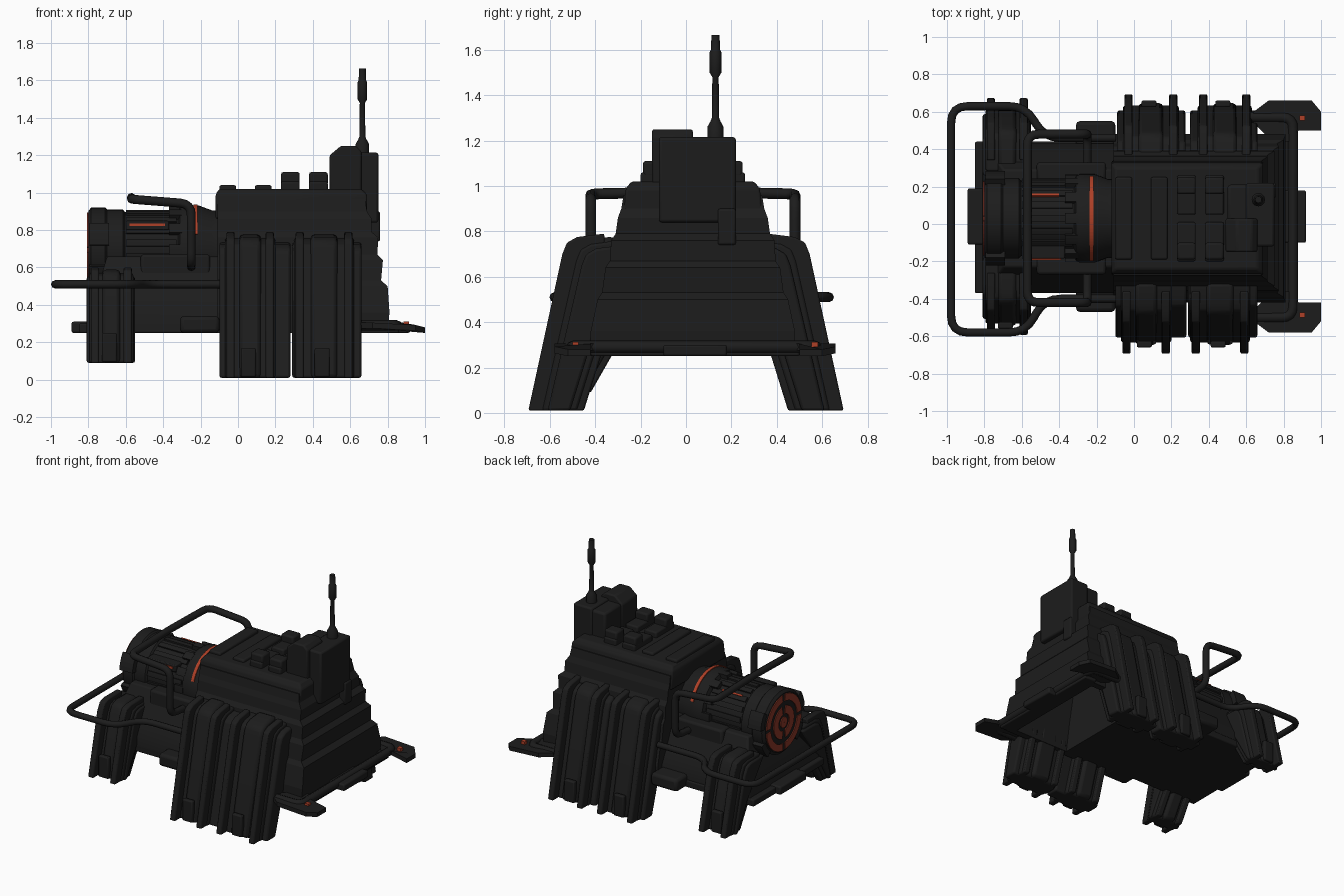
import bpy, bmesh, math
from mathutils import Vector

if "Cube" in bpy.data.objects:
    bpy.data.objects.remove(bpy.data.objects["Cube"])

CY, CZ, K = 0.03, 0.695, 0.86   # body centre line, engine axis height, engine radius scale

def material(name, rgb):
    m = bpy.data.materials.new(name)
    m.diffuse_color = (*rgb, 1)
    m.use_nodes = True
    m.node_tree.nodes["Principled BSDF"].inputs["Base Color"].default_value = m.diffuse_color
    return m

BLACK = material("matte_black", (0.012, 0.012, 0.012))
ORANGE = material("signal_orange", (0.42, 0.05, 0.02))
RED = material("dark_red", (0.25, 0.038, 0.02))

def mesh(name, verts, faces, mat=BLACK, bevel=0.0, smooth=False):
    bm = bmesh.new()
    vs = [bm.verts.new(v) for v in verts]
    for f in faces:
        bm.faces.new([vs[i] for i in f])
    bmesh.ops.recalc_face_normals(bm, faces=bm.faces)
    me = bpy.data.meshes.new(name)
    bm.to_mesh(me)
    bm.free()
    me.materials.append(mat)
    ob = bpy.data.objects.new(name, me)
    bpy.context.collection.objects.link(ob)
    if bevel:
        b = ob.modifiers.new("bevel", 'BEVEL')
        b.width, b.segments, b.limit_method = bevel, 2, 'ANGLE'
    if smooth or bevel:
        bpy.context.view_layer.objects.active = ob
        ob.select_set(True)
        bpy.ops.object.shade_smooth_by_angle(angle=math.radians(35))
        ob.select_set(False)
    return ob

def loft(name, rings, mat=BLACK, bevel=0.0, smooth=False):
    n = len(rings[0])
    faces = [tuple(range(n)), tuple(range((len(rings) - 1) * n, len(rings) * n))]
    for r in range(len(rings) - 1):
        for i in range(n):
            j = (i + 1) % n
            faces.append((r*n + i, r*n + j, r*n + n + j, r*n + n + i))
    return mesh(name, [v for r in rings for v in r], faces, mat, bevel, smooth)

def box(name, x0, x1, y0, y1, z0, z1, mat=BLACK, bevel=0.0):
    return loft(name, [[(x0, y0, z), (x1, y0, z), (x1, y1, z), (x0, y1, z)] for z in (z0, z1)], mat, bevel)

def slab_x(name, yz, x0, x1, bevel=0.0, mat=BLACK):
    return loft(name, [[(x, y, z) for y, z in yz] for x in (x0, x1)], mat, bevel)

def tapered(name, rows, bevel=0.0):
    # rows: z, x0, x1, half width
    return loft(name, [[(a, CY - h, z), (b, CY - h, z), (b, CY + h, z), (a, CY + h, z)]
                       for z, a, b, h in rows], BLACK, bevel)

def lathe(name, prof, centre, axis, n=40):
    rings = []
    for t, r in prof:
        ring = []
        for i in range(n):
            a = 2 * math.pi * i / n
            c, s = r * math.cos(a), r * math.sin(a)
            ring.append((t, centre[0] + c*K, centre[1] + s*K) if axis == 'x' else (centre[0] + c, centre[1] + s, t))
        rings.append(ring)
    return loft(name, rings, BLACK, 0, True)

def arc(name, x0, x1, r0, r1, a0, a1, mat, n=20):
    # ring segment around the engine axis; angle measured from straight up
    rings = []
    for i in range(n + 1):
        a = math.radians(a0 + (a1 - a0) * i / n)
        rings.append([(x, CY + r * K * math.sin(a), CZ + r * K * math.cos(a))
                      for x, r in ((x0, r0), (x1, r0), (x1, r1), (x0, r1))])
    return loft(name, rings, mat)

def tube(name, pts, radius, cut=0.06):
    pts = [Vector(p) for p in pts]
    path = [pts[0]]
    for a, b, c in zip(pts, pts[1:], pts[2:]):   # rounded corners
        p, q = b + (a - b).normalized() * cut, b + (c - b).normalized() * cut
        path += [p * (1-t)**2 + b * 2*t*(1-t) + q * t*t for t in (0, .25, .5, .75, 1)]
    path.append(pts[-1])
    cu = bpy.data.curves.new(name, 'CURVE')
    cu.dimensions, cu.bevel_depth, cu.bevel_resolution, cu.use_fill_caps = '3D', radius, 2, True
    sp = cu.splines.new('POLY')
    sp.points.add(len(path) - 1)
    for s, p in zip(sp.points, path):
        s.co = (*p, 1)
    cu.materials.append(BLACK)
    ob = bpy.data.objects.new(name, cu)
    bpy.context.collection.objects.link(ob)
    bpy.context.view_layer.objects.active = ob
    ob.select_set(True)
    bpy.ops.object.convert(target='MESH')
    bpy.context.object.select_set(False)

# main hull with louvred steps, hollow underneath at the tail
hull = tapered("hull", [(.25, -.11, .80, .45), (.36, -.11, .81, .45), (.50, -.11, .80, .42), (.53, -.11, .765, .40),
                        (.64, -.11, .775, .385), (.67, -.11, .745, .365), (.76, -.11, .75, .36), (.79, -.11, .715, .34),
                        (.86, -.11, .715, .33), (.90, -.11, .69, .315), (.96, -.11, .68, .305)])
cutter = tapered("hull_cutter", [(.2, .30, .75, .41), (.45, .30, .74, .37), (.75, .30, .68, .31)])
cutter.hide_render = True
cutter.hide_set(True)
cut = hull.modifiers.new("hollow", 'BOOLEAN')
cut.object, cut.operation, cut.solver = cutter, 'DIFFERENCE', 'EXACT'
tapered("hull_lid", [(.86, -.12, .69, .31), (.99, -.12, .69, .295), (1.02, -.10, .66, .27)], .01)
for s in (-1, 1):
    for x0, x1 in ((.23, .33), (.38, .48)):
        box("roof_vent", x0, x1, *sorted((CY + s*.02, CY + s*.23)), 1.0, 1.06, bevel=.01)
        box("roof_vent_cap", x0, x1, *sorted((CY + s*.13, CY + s*.22)), 1.04, 1.11, bevel=.012)
for x0, x1 in ((-.10, -.01), (.09, .18)):
    box("roof_panel", x0, x1, CY - .22, CY + .22, 1.0, 1.04, bevel=.01)

# radio housing and antenna
box("radio_box", .60, .75, -.12, .22, .84, 1.215, bevel=.012)
box("radio_box_foot", .66, .76, .14, .22, .74, .9, bevel=.01)
loft("radio_front", [[(x, y, z) for x, z in ((.49, .98), (.66, .98), (.66, 1.22), (.63, 1.25), (.55, 1.25), (.49, 1.2))]
                     for y in (-.15, .03)], BLACK, .01)
box("radio_side", .50, .66, .0, .21, .98, 1.2, bevel=.015)
lathe("antenna", [(1.19, .036), (1.26, .036), (1.285, .022), (1.30, .016), (1.48, .014), (1.50, .026),
                  (1.59, .026), (1.60, .02), (1.665, .018)], (.665, .13), 'z', 12)

# lower body and base plates
tapered("rear_body", [(.25, -.82, -.1, .40), (.36, -.80, -.1, .40), (.46, -.76, -.1, .35), (.66, -.70, -.1, .26)], .01)
box("base_plate", -.85, -.1, CY - .40, CY + .41, .25, .30, bevel=.008)
slab_x("rear_lip", [(-.11, .25), (.19, .25), (.19, .31), (-.11, .31)], -.89, -.8, .01)
box("tail_lip", .78, .92, -.10, .18, .25, .30, bevel=.01)
box("tail_plate", .76, .86, CY - .45, CY + .47, .25, .29, bevel=.008)
for s in (-1, 1):
    box("side_step", -.31, -.1, *sorted((CY + .01 + s*.3, CY + .01 + s*.51)), .25, .34, bevel=.02)
    box("side_panel", -.52, -.15, *sorted((CY + s*.2, CY + s*.30)), .46, .67, bevel=.015)
    # light wings at the tail corners
    outline = [(.64, .50), (.64, .56), (.72, .62), (.95, .62), (1.0, .56), (1.0, .46), (.88, .46), (.84, .40), (.74, .40)]
    loft("light_wing", [[(x, .04 + s*y, z - max(0, x - .9) * .25) for x, y in outline] for z in (.275, .305)])
    box("wing_light", .885, .915, .04 + s*.527 - .014, .04 + s*.527 + .014, .29, .312, ORANGE)
tube("tail_bar", [(.62, -.50, .29), (.85, -.50, .29), (.85, .57, .29), (.62, .57, .29)], .028)

# legs: ribbed slabs sloping outwards, recessed between the fins on the inside
def leg(prefix, s, x0, x1, fins, prof, cy):
    def layer(name, a, b, d, drop, bev, inner=0.0):
        n = len(prof)
        yz = [(cy + s * (y - d if i < n - 2 else y + inner), z - (drop if 0 < i < n - 2 else 0)) for i, (y, z) in enumerate(prof)]
        slab_x(prefix + name, yz, a, b, bev)
    f0, f1 = fins
    layer("_panel", x0, x1, .085, .05, .012, .06)
    layer("_mid", f0 - .03, f1 + .03, .06, .03, .012, .03)
    c, w = (f0 + f1) / 2, (f1 - f0) / 2
    layer("_core", c - w * .55, c + w * .55, .045, .012, .02, .0)
    for f in fins:
        layer("_fin", f - .022, f + .022, 0, 0, .008)
    box(prefix + "_foot_catch", c - .05, c + .03, *sorted((cy + s*(prof[0][0] - .07), cy + s*(prof[0][0] - .035))), prof[0][1] + .005, prof[0][1] + .16, bevel=.008)

big = [(.695, .01), (.545, .70), (.525, .75), (.48, .775), (.36, .79), (.36, .30), (.45, .01)]
small = [(.635, .09), (.53, .53), (.50, .585), (.45, .60), (.30, .60), (.34, .30), (.46, .09)]
leg("leg_a", -1, -.10, .28, (-.04, .17), big, 0)
leg("leg_b", -1, .29, .66, (.33, .59), big, 0)
leg("leg_c", 1, -.09, .275, (-.03, .21), big, 0)
leg("leg_d", 1, .30, .66, (.37, .60), big, 0)
for s in (-1, 1):
    leg("rear_leg", s, -.81, -.55, (-.765, -.59), small, .04)

# engine drum along x
lathe("engine_drum", [(-.80, .24), (-.785, .262), (-.71, .262), (-.70, .25), (-.615, .25), (-.605, .235), (-.32, .235),
                      (-.31, .265), (-.29, .275), (-.21, .275), (-.14, .245), (-.09, .245)], (CY, CZ), 'x')
for a in range(-100, 101, 20):
    arc("drum_rib", -.60, -.33, .22, .248, a - 5, a + 5, BLACK, 3)
for a in (-125, -70, 70, 125):
    arc("drum_clamp", -.795, -.69, .24, .295, a - 14, a + 14, BLACK, 4)
for a in range(-90, 91, 30):
    arc("collar_lug", -.37, -.30, .23, .272, a - 7, a + 7, BLACK, 4)
arc("collar_stripe", -.238, -.216, .268, .282, -70, 70, ORANGE, 32)
box("front_stripe_base", -.60, -.37, -.185, -.08, .80, .85, bevel=.006)
box("front_stripe", -.58, -.39, -.192, -.184, .823, .836, ORANGE)
arc("drum_stripe_back", -.56, -.40, .24, .254, 34, 37.5, ORANGE, 2)
# drum end markings
for k in range(4):
    arc("end_ring", -.807, -.798, .175, .232, 90*k + 4, 90*k + 86, RED, 12)
for k in range(2):
    arc("end_core_ring", -.807, -.798, .07, .135, 180*k + 10, 180*k + 170, RED, 16)
arc("end_core", -.807, -.798, .002, .045, 0, 359, RED, 20)

# bumper rail and roll bar
tube("bumper_rail", [(-.1, CY - .43, .51), (-.48, CY - .43, .51), (-.58, CY - .61, .51), (-.978, CY - .61, .51),
                     (-.978, CY + .60, .51), (-.58, CY + .60, .51), (-.48, CY + .43, .51), (-.1, CY + .43, .51)], .022, .09)
tube("roll_bar", [(-.25, CY - .24, .60), (-.25, CY - .45, .62), (-.25, CY - .45, .94), (-.57, CY - .45, .965),
                  (-.57, CY, .975), (-.57, CY + .45, .965), (-.25, CY + .45, .94), (-.25, CY + .45, .62), (-.25, CY + .24, .60)], .024)
